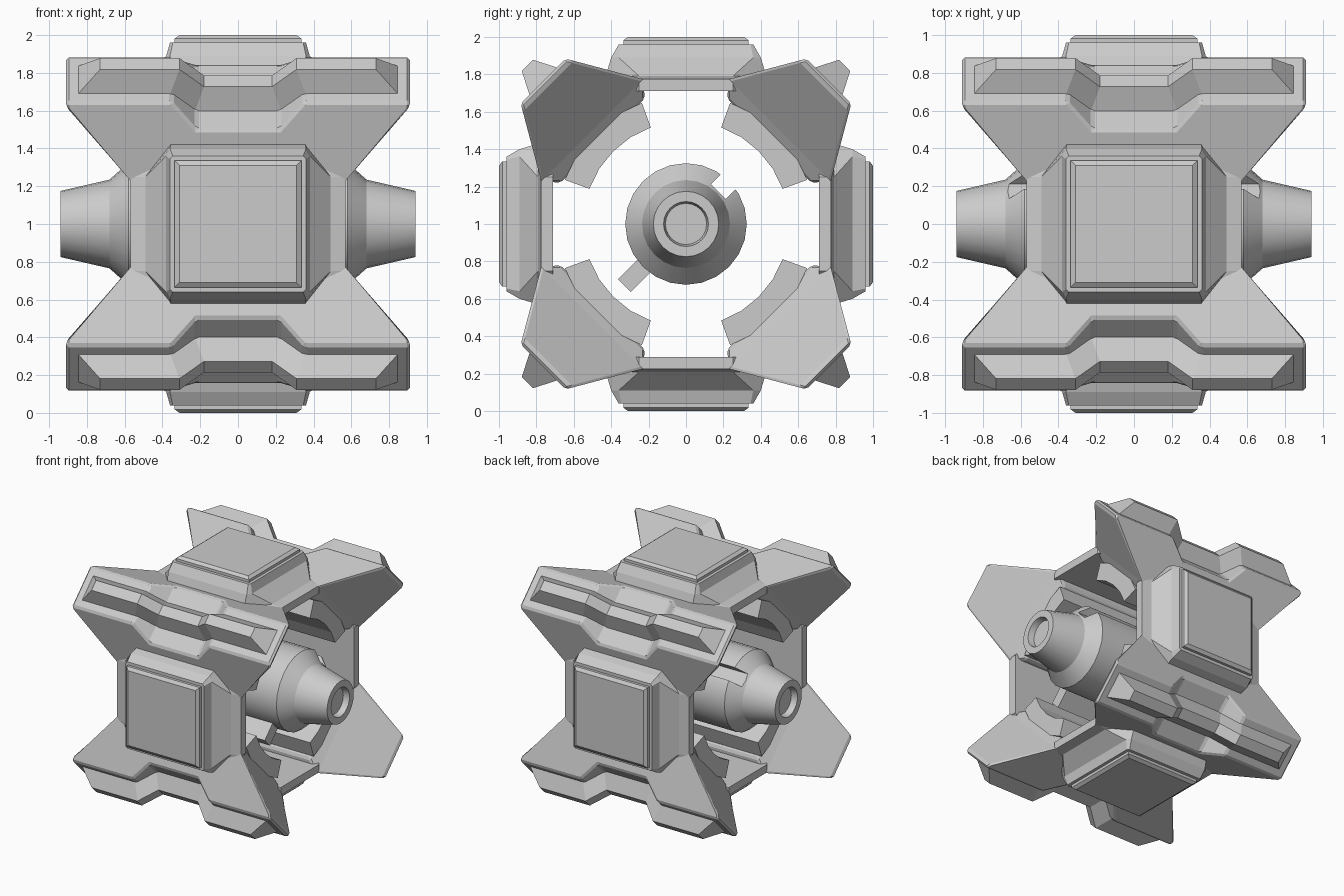
import bpy, bmesh, math
from mathutils import Matrix, Vector

if "Cube" in bpy.data.objects:
    bpy.data.objects.remove(bpy.data.objects["Cube"])

grey = bpy.data.materials.new("plain_grey")
grey.diffuse_color = (0.6, 0.6, 0.6, 1)
grey.use_nodes = True
grey.node_tree.nodes["Principled BSDF"].inputs["Base Color"].default_value = grey.diffuse_color
CENTRE = Matrix.Translation((0, 0, 1))


def finish(bm, name, angle=0.0, bevel=0.0):
    """Turn a bmesh into an object, spun about the x axis through the centre."""
    bmesh.ops.recalc_face_normals(bm, faces=bm.faces)
    me = bpy.data.meshes.new(name)
    bm.transform(CENTRE @ Matrix.Rotation(math.radians(angle), 4, 'X'))
    bm.to_mesh(me)
    bm.free()
    me.materials.append(grey)
    ob = bpy.data.objects.new(name, me)
    bpy.context.collection.objects.link(ob)
    if bevel:
        m = ob.modifiers.new("bevel", 'BEVEL')
        m.width, m.segments, m.limit_method = bevel, 1, 'ANGLE'
        m.angle_limit = math.radians(20)
    return ob


def loft(bm, rings, capped=True):
    """Skin a list of closed rings of equal length."""
    vs = [[bm.verts.new(p) for p in r] for r in rings]
    n = len(vs[0])
    for a, b in zip(vs, vs[1:]):
        for i in range(n):
            bm.faces.new((a[i], a[(i + 1) % n], b[(i + 1) % n], b[i]))
    if capped:
        bm.faces.new(vs[0])
        bm.faces.new(vs[-1])


def octagon(r, X, A, kx, ka):
    q = [(kx, A), (X, ka), (X, -ka), (kx, -A), (-kx, -A), (-X, -ka), (-X, ka), (-kx, A)]
    return [(x, a, r) for x, a in q]


def square(r, h):
    return [(h, h, r), (h, -h, r), (-h, -h, r), (-h, h, r)]


# Four armour pads facing front, back, up and down
def pad(angle):
    bm = bmesh.new()
    loft(bm, [octagon(.71, .57, .48, .37, .25), octagon(.775, .57, .48, .37, .25),
              octagon(.79, .49, .43, .355, .25), octagon(.89, .38, .40, .36, .36),
              octagon(.96, .36, .36, .345, .345)])
    finish(bm, "pad_body", angle)
    bm = bmesh.new()
    loft(bm, [square(.95, .335), square(.982, .335), square(1.0, .31)])
    finish(bm, "pad_plate", angle)


# Four diagonal fins: side profile extruded, then cut to a tapered section
def fin(angle):
    half = [(.22, .95), (.35, 1.08), (.91, 1.08), (.91, 1.05), (.57, .71), (.50, .63)]
    prof = half + [(-x, u) for x, u in reversed(half)]
    bm = bmesh.new()
    loft(bm, [[(x, v, u) for x, u in prof] for v in (-.5, .5)])
    for s in (-1, 1):
        for (v0, u0), (v1, u1) in (((.17, 1.08), (.385, .71)), ((.385, .71), (.31, .62))):
            no = Vector((0, s * (u0 - u1), v1 - v0)).normalized()
            bmesh.ops.bisect_plane(bm, geom=bm.verts[:] + bm.edges[:] + bm.faces[:],
                                   plane_co=(0, s * v1, u1), plane_no=no, clear_outer=True)
            rim = [e for e in bm.edges if e.is_boundary]
            bmesh.ops.holes_fill(bm, edges=rim, sides=0)
    finish(bm, "fin", angle, .014)

    # raised ridge that follows the dip in the middle of the fin
    bm = bmesh.new()
    st = [(.85, .73, 1.075), (.36, .31, 1.075), (.23, .18, .945)]
    st = [(-b, -t, u) for b, t, u in st] + list(reversed(st))
    loft(bm, [[(b, -.106, u), (t, -.042, u + .125), (t, .042, u + .125), (b, .106, u)]
              for b, t, u in st])
    finish(bm, "fin_ridge", angle)

    # curved liner on the inside of the fin
    arc = [math.radians(a) for a in (-25, -12.5, 0, 12.5, 25)]
    out = [(.55 * math.sin(a), .55 * math.cos(a)) for a in arc]
    out += [(.69 * math.sin(a), .69 * math.cos(a)) for a in reversed(arc)]
    bm = bmesh.new()
    loft(bm, [[(x, v, u) for v, u in out] for x in (-.53, .53)])
    finish(bm, "fin_liner", angle)


for k in range(4):
    pad(90 * k)
    fin(90 * k + 45)

# Central core turned about x, with hollow nozzle ends
N = 24
side = [(.58, .325), (.68, .235), (.94, .175), (.94, .12), (.89, .11)]
prof = [(-x, r) for x, r in reversed(side)] + side
bm = bmesh.new()
loft(bm, [[(x, r * math.sin(2 * math.pi * i / N), r * math.cos(2 * math.pi * i / N))
           for i in range(N)] for x, r in prof])
core = finish(bm, "core")


def bar(name, x, v, u0, u1, angle):
    bm = bmesh.new()
    loft(bm, [[(-x, -v, u), (x, -v, u), (x, v, u), (-x, v, u)] for u in (u0, u1)])
    return finish(bm, name, angle)


# Slot along the upper back of the core, and a rail opposite it
cutter = bar("slot_cutter", 1.2, .055, .245, .5, -45)
cutter.hide_render = True
cutter.hide_viewport = True
m = core.modifiers.new("slot", 'BOOLEAN')
m.operation, m.object, m.solver = 'DIFFERENCE', cutter, 'EXACT'
bar("core_rail", .5, .048, .25, .466, 135)

bpy.context.view_layer.objects.active = core
core.select_set(True)
bpy.ops.object.shade_smooth_by_angle(angle=math.radians(25))
